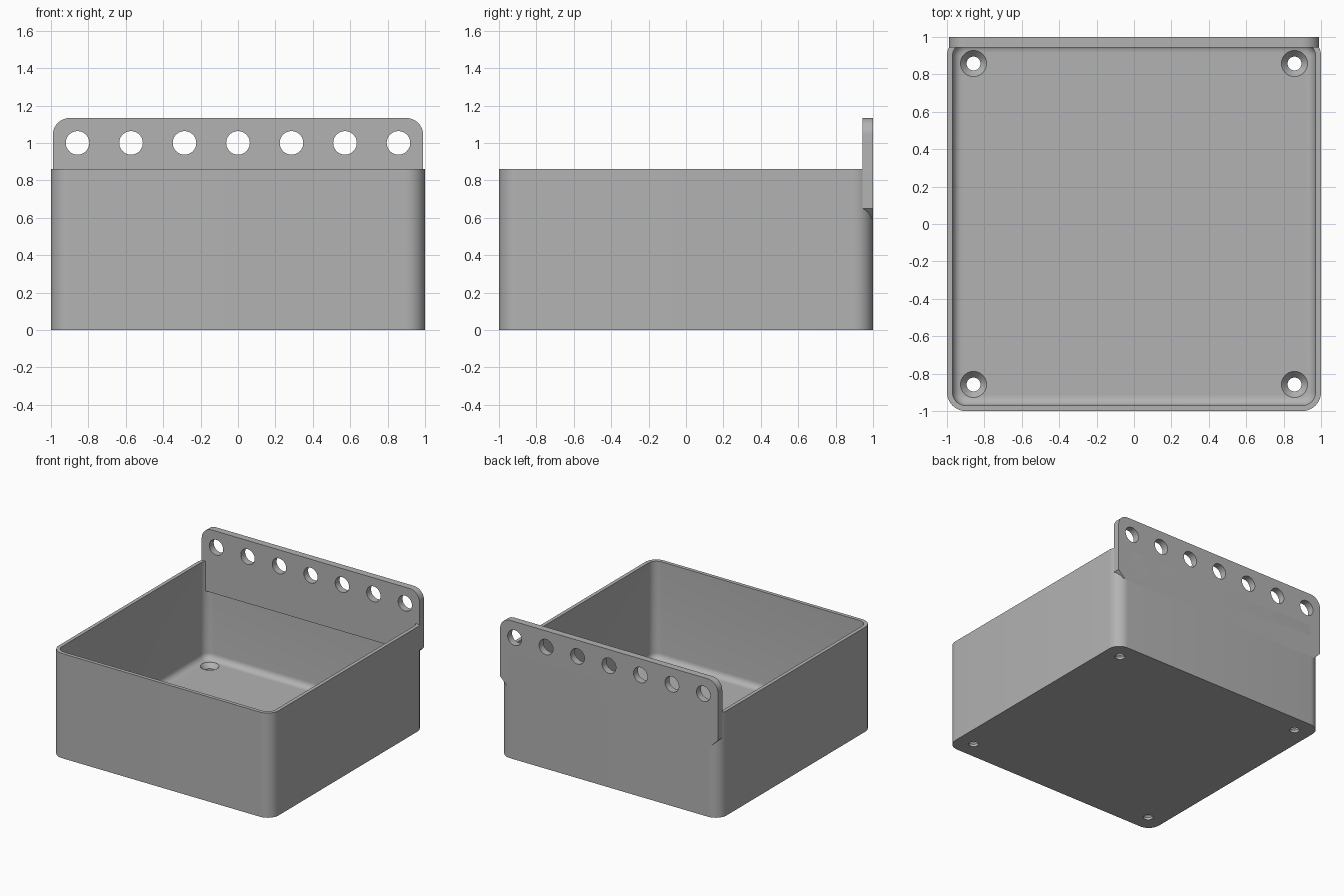
import bpy, bmesh
from math import sin, cos, pi

if "Cube" in bpy.data.objects:
    bpy.data.objects.remove(bpy.data.objects["Cube"], do_unlink=True)

WALL, FLOOR, HEIGHT, PANEL, PITCH = 0.03, 0.057, 0.86, 0.057, 0.286

grey = bpy.data.materials.new("plain grey")
grey.use_nodes = True
color = (0.45, 0.45, 0.45, 1)
grey.diffuse_color = color
grey.node_tree.nodes["Principled BSDF"].inputs["Base Color"].default_value = color


def loft(name, rings):
    """Skin a stack of matching closed loops and cap both ends."""
    bm = bmesh.new()
    loops = [[bm.verts.new(p) for p in ring] for ring in rings]
    n = len(loops[0])
    for a, b in zip(loops, loops[1:]):
        for i in range(n):
            j = (i + 1) % n
            bm.faces.new((a[i], a[j], b[j], b[i]))
    bm.faces.new(loops[0][::-1])
    bm.faces.new(loops[-1])
    bmesh.ops.recalc_face_normals(bm, faces=bm.faces)
    mesh = bpy.data.meshes.new(name)
    bm.to_mesh(mesh)
    bm.free()
    mesh.materials.append(grey)
    ob = bpy.data.objects.new(name, mesh)
    bpy.context.collection.objects.link(ob)
    return ob


def arc(cx, cy, r, start, steps=10):
    angles = [start + pi / 2 * k / steps for k in range(steps + 1)]
    return [(cx + r * cos(a), cy + r * sin(a)) for a in angles]


def rounded_square(half, r, z):
    c = half - r
    corners = [(c, c), (-c, c), (-c, -c), (c, -c)]
    return [(x, y, z) for q, (cx, cy) in enumerate(corners)
            for x, y in arc(cx, cy, r, q * pi / 2)]


def circle(r, n=40):
    return [(r * cos(2 * pi * k / n), r * sin(2 * pi * k / n)) for k in range(n)]


def cut(ob, cutters):
    bpy.context.view_layer.objects.active = ob
    for c in cutters:
        c.hide_render = True
        mod = ob.modifiers.new("hole", "BOOLEAN")
        mod.operation, mod.solver, mod.object = "DIFFERENCE", "EXACT", c
        bpy.ops.object.modifier_apply(modifier=mod.name)
        bpy.data.objects.remove(c, do_unlink=True)


def shade(ob):
    bpy.ops.object.select_all(action="DESELECT")
    ob.select_set(True)
    bpy.context.view_layer.objects.active = ob
    bpy.ops.object.shade_smooth_by_angle(angle=pi / 6)


# Open tray: outer wall, rim, inner wall, floor fillet
inner, fillet = 1 - WALL, 0.05
rings = [rounded_square(1, 0.1, 0), rounded_square(1, 0.1, HEIGHT),
         rounded_square(inner, 0.07, HEIGHT)]
for k in range(7):
    a = pi / 2 * k / 6
    inset = fillet * (1 - cos(a))
    rings.append(rounded_square(inner - inset, 0.07 - inset,
                                FLOOR + fillet * (1 - sin(a))))
tray = loft("tray", rings)

# Countersunk screw holes in the floor corners
screw_profile = [(-0.1, 0.037), (0.02, 0.037), (FLOOR, 0.07), (0.09, 0.07)]
cut(tray, [loft("screw_cutter", [[(sx * 3 * PITCH + x, sy * 3 * PITCH + y, z)
                                  for x, y in circle(r)] for z, r in screw_profile])
           for sx in (-1, 1) for sy in (-1, 1)])
shade(tray)

# Hanging panel: rounded top corners, tapered lower ends
SIDE, TOP, BOTTOM, R = 0.99, 1.133, 0.59, 0.09


def panel_outline(y, lift):
    taper = 0.06
    x = SIDE - taper + lift
    pts = [(-SIDE, BOTTOM + taper), (-x, BOTTOM + lift),
           (x, BOTTOM + lift), (SIDE, BOTTOM + taper)]
    pts += arc(SIDE - R, TOP - R, R, 0) + arc(R - SIDE, TOP - R, R, pi / 2)
    return [(px, y, pz) for px, pz in pts]


panel = loft("hanging_panel", [panel_outline(1 - PANEL, PANEL - WALL),
                               panel_outline(1, 0)])
cut(panel, [loft("panel_cutter", [[(i * PITCH + x, y, 1 + z) for x, z in circle(0.063)]
                                  for y in (0.8, 1.2)]) for i in range(-3, 4)])
shade(panel)
